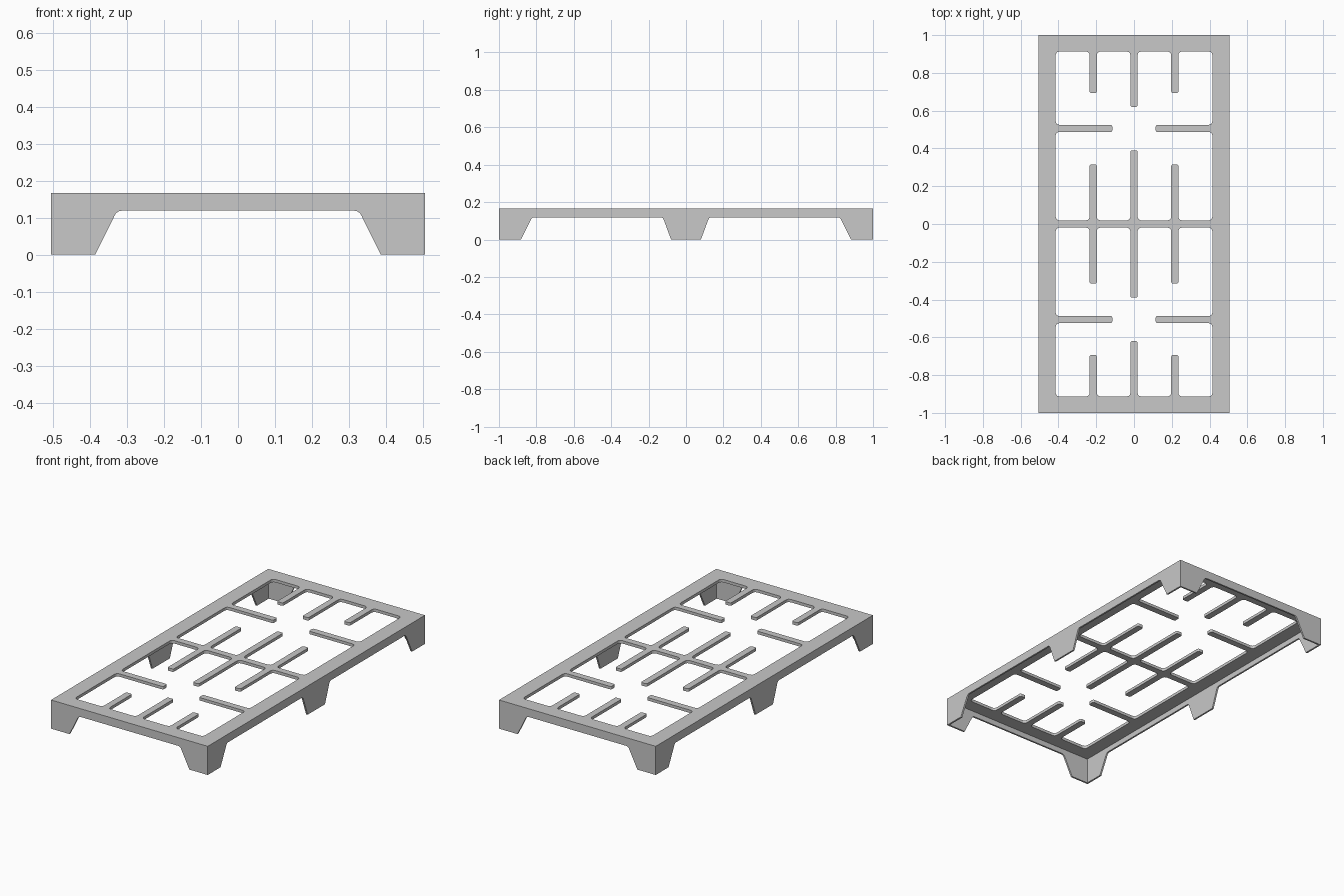
import bpy, bmesh
from math import pi
from mathutils import Vector

if "Cube" in bpy.data.objects:
    bpy.data.objects.remove(bpy.data.objects["Cube"], do_unlink=True)

HALF_X, HALF_Y, TOP = 0.505, 1.0, 0.167
PLATE, SKIRT = 0.017, 0.01           # sheet thicknesses
BAR = 0.019                          # half width of a bar

metal = bpy.data.materials.new("light_grey_metal")
metal.use_nodes = True
GREY = (0.58, 0.58, 0.58, 1)
metal.diffuse_color = GREY
metal.node_tree.nodes["Principled BSDF"].inputs["Base Color"].default_value = GREY


def mirrored(points):
    """Complete a right-hand outline with its left-hand half."""
    return points + [(-x, y) for x, y in reversed(points)]


def fillet(points, convex_r, concave_r, steps=4):
    """Round the corners of a counter-clockwise outline; zero keeps them sharp."""
    out = []
    for i, p in enumerate(points):
        p = Vector(p)
        a = (Vector(points[i - 1]) - p).normalized()
        b = (Vector(points[(i + 1) % len(points)]) - p).normalized()
        r = convex_r if b.cross(a) > 0 else concave_r
        if not r:
            out.append(p)
            continue
        start, end = p + a * r, p + b * r
        for k in range(steps + 1):
            t = k / steps
            out.append(start * (1 - t) ** 2 + p * 2 * t * (1 - t) + end * t ** 2)
    return out


def sheet(name, outlines, thickness, location, rotation=(0, 0, 0)):
    """Flat sheet cut from outlines; inner outlines become holes."""
    curve = bpy.data.curves.new(name, "CURVE")
    curve.dimensions, curve.fill_mode = "2D", "BOTH"
    curve.extrude = thickness / 2
    for outline in outlines:
        spline = curve.splines.new("POLY")
        spline.points.add(len(outline) - 1)
        spline.use_cyclic_u, spline.use_smooth = True, False
        for point, (x, y) in zip(spline.points, outline):
            point.co = (x, y, 0, 1)
    temp = bpy.data.objects.new(name + "_outline", curve)
    bpy.context.collection.objects.link(temp)
    graph = bpy.context.evaluated_depsgraph_get()
    mesh = bpy.data.meshes.new_from_object(temp.evaluated_get(graph))
    bpy.data.objects.remove(temp, do_unlink=True)
    bm = bmesh.new()
    bm.from_mesh(mesh)
    bmesh.ops.remove_doubles(bm, verts=bm.verts, dist=0.0001)
    bmesh.ops.recalc_face_normals(bm, faces=bm.faces)
    bm.to_mesh(mesh)
    bm.free()
    mesh.materials.clear()
    mesh.materials.append(metal)
    obj = bpy.data.objects.new(name, mesh)
    obj.location, obj.rotation_euler = location, rotation
    bpy.context.collection.objects.link(obj)


# Top grate: frame with a comb-shaped opening in each half
ox, oy = 0.415, 0.913                # opening limits
lo, hi = 0.216 - BAR, 0.216 + BAR    # side finger edges
cy, cx = 0.506, 0.115                # cross finger height and tip
right_side = [
    (BAR, 0.39), (BAR, BAR), (lo, BAR), (lo, 0.315), (hi, 0.315), (hi, BAR),
    (ox, BAR), (ox, cy - BAR), (cx, cy - BAR), (cx, cy + BAR), (ox, cy + BAR),
    (ox, oy), (hi, oy), (hi, 0.693), (lo, 0.693), (lo, oy), (BAR, oy), (BAR, 0.62)]
opening = fillet(mirrored(right_side), 0.022, 0.01)
border = mirrored([(HALF_X, -HALF_Y), (HALF_X, HALF_Y)])
sheet("top_grate", [border, opening, [(x, -y) for x, y in opening]],
      PLATE, (0, 0, TOP - PLATE / 2))

# Skirts with tapered feet, hanging below the edge of the grate
RIM, UNDER = 0.119, TOP - PLATE
inner_y = HALF_Y - SKIRT
end_profile = fillet(mirrored(
    [(0.327, RIM), (0.386, 0), (HALF_X, 0), (HALF_X, UNDER)]), 0, 0.014)
side_profile = fillet(mirrored(
    [(0.08, 0), (0.124, RIM), (0.823, RIM), (0.882, 0),
     (inner_y, 0), (inner_y, UNDER)]), 0, 0.014)

for name, s in (("front", -1), ("back", 1)):
    sheet(name + "_skirt", [end_profile], SKIRT,
          (0, s * (HALF_Y - SKIRT / 2), 0), (pi / 2, 0, 0))
for name, s in (("right", -1), ("left", 1)):
    sheet(name + "_skirt", [side_profile], SKIRT,
          (s * (HALF_X - SKIRT / 2), 0, 0), (pi / 2, 0, pi / 2))
